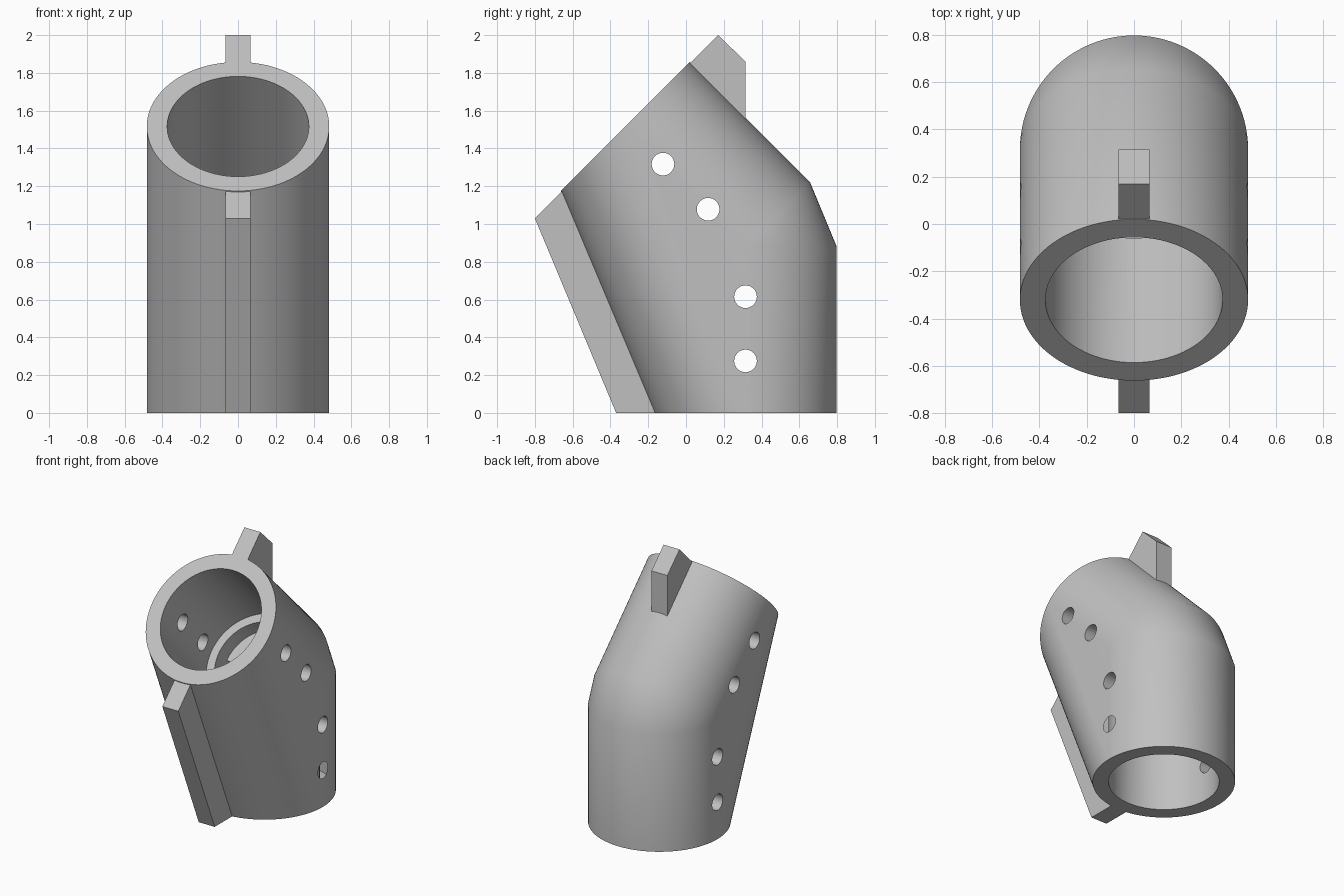
import bpy, bmesh, math
from mathutils import Vector, Matrix

cube = bpy.data.objects.get("Cube")
if cube:
    bpy.data.objects.remove(cube, do_unlink=True)

# Main dimensions
OUTER, SOCKET, CHANNEL, HOLE = 0.483, 0.375, 0.315, 0.06
RIB_HALF = 0.066
STOP = 0.13                       # pipe stop distance from the bend
BASE = Vector((0, 0.315, 0))
BEND = Vector((0, 0.315, 0.88))
UP = Vector((0, 0, 1))
TILT = Vector((0, -1, 1)).normalized()
MOUTH = BEND + TILT * 0.9

grey = bpy.data.materials.new("light_grey")
grey.use_nodes = True
grey.diffuse_color = (0.53, 0.53, 0.53, 1)
grey.node_tree.nodes["Principled BSDF"].inputs["Base Color"].default_value = grey.diffuse_color


def make_object(name, bm):
    bmesh.ops.recalc_face_normals(bm, faces=bm.faces)
    mesh = bpy.data.meshes.new(name)
    bm.to_mesh(mesh)
    bm.free()
    mesh.materials.append(grey)
    obj = bpy.data.objects.new(name, mesh)
    bpy.context.collection.objects.link(obj)
    return obj


def activate(obj):
    bpy.ops.object.select_all(action='DESELECT')
    obj.select_set(True)
    bpy.context.view_layer.objects.active = obj


def add_ring(bm, centre, axis, radius, segments=96):
    turn = axis.to_track_quat('Z', 'Y').to_matrix().to_4x4()
    bmesh.ops.create_circle(bm, segments=segments, radius=radius,
                            matrix=Matrix.Translation(centre) @ turn)


def rod(name, start, end, radius, segments=96):
    bm = bmesh.new()
    axis = end - start
    turn = axis.to_track_quat('Z', 'Y').to_matrix().to_4x4()
    bmesh.ops.create_cone(bm, cap_ends=True, segments=segments, radius1=radius,
                          radius2=radius, depth=axis.length,
                          matrix=Matrix.Translation((start + end) / 2) @ turn)
    return make_object(name, bm)


def cut(target, cutter):
    cutter.hide_render = True
    activate(target)
    mod = target.modifiers.new("cut", 'BOOLEAN')
    mod.operation = 'DIFFERENCE'
    mod.solver = 'EXACT'
    mod.object = cutter
    bpy.ops.object.modifier_apply(modifier=mod.name)
    bpy.data.objects.remove(cutter, do_unlink=True)


def rib(name, profile):
    bm = bmesh.new()
    face = bm.faces.new([bm.verts.new((-RIB_HALF, y, z)) for y, z in profile])
    side = bmesh.ops.extrude_face_region(bm, geom=[face])
    moved = [v for v in side["geom"] if isinstance(v, bmesh.types.BMVert)]
    bmesh.ops.translate(bm, verts=moved, vec=(2 * RIB_HALF, 0, 0))
    return make_object(name, bm)


# Elbow shell: hull around both pipe sleeves
bm = bmesh.new()
for centre, axis in ((BASE, UP), (BEND, UP), (BEND, TILT), (MOUTH, TILT)):
    add_ring(bm, centre, axis, OUTER)
hull = bmesh.ops.convex_hull(bm, input=bm.verts)
inside = [g for g in hull["geom_interior"] if isinstance(g, bmesh.types.BMVert)]
bmesh.ops.delete(bm, geom=inside, context='VERTS')
bmesh.ops.dissolve_limit(bm, angle_limit=math.radians(0.2), verts=bm.verts, edges=bm.edges)
elbow = make_object("elbow_body", bm)

# Pipe sockets with a narrower channel between their stops
for axis, end in ((UP, BASE - UP * 0.2), (TILT, MOUTH + TILT * 0.2)):
    away = (end - BEND).normalized()
    cut(elbow, rod("socket_cutter", BEND + away * STOP, end, SOCKET))
    cut(elbow, rod("channel_cutter", BEND, end, CHANNEL))

# Screw holes across both sleeves
for spot in (BASE + UP * 0.275, BASE + UP * 0.615, BEND + TILT * 0.28, BEND + TILT * 0.618):
    cut(elbow, rod("hole_cutter", spot - Vector((1, 0, 0)), spot + Vector((1, 0, 0)), HOLE, 32))

activate(elbow)
bpy.ops.object.shade_smooth_by_angle(angle=math.radians(30))

# Stiffening ribs, sunk slightly into the shell
rib("front_rib", [(-0.80, 1.03), (-0.37, 0), (-0.155, 0), (-0.645, 1.185)])
rib("top_rib", [(0.01, 1.84), (0.17, 2.0), (0.315, 1.86), (0.315, 1.54)])
